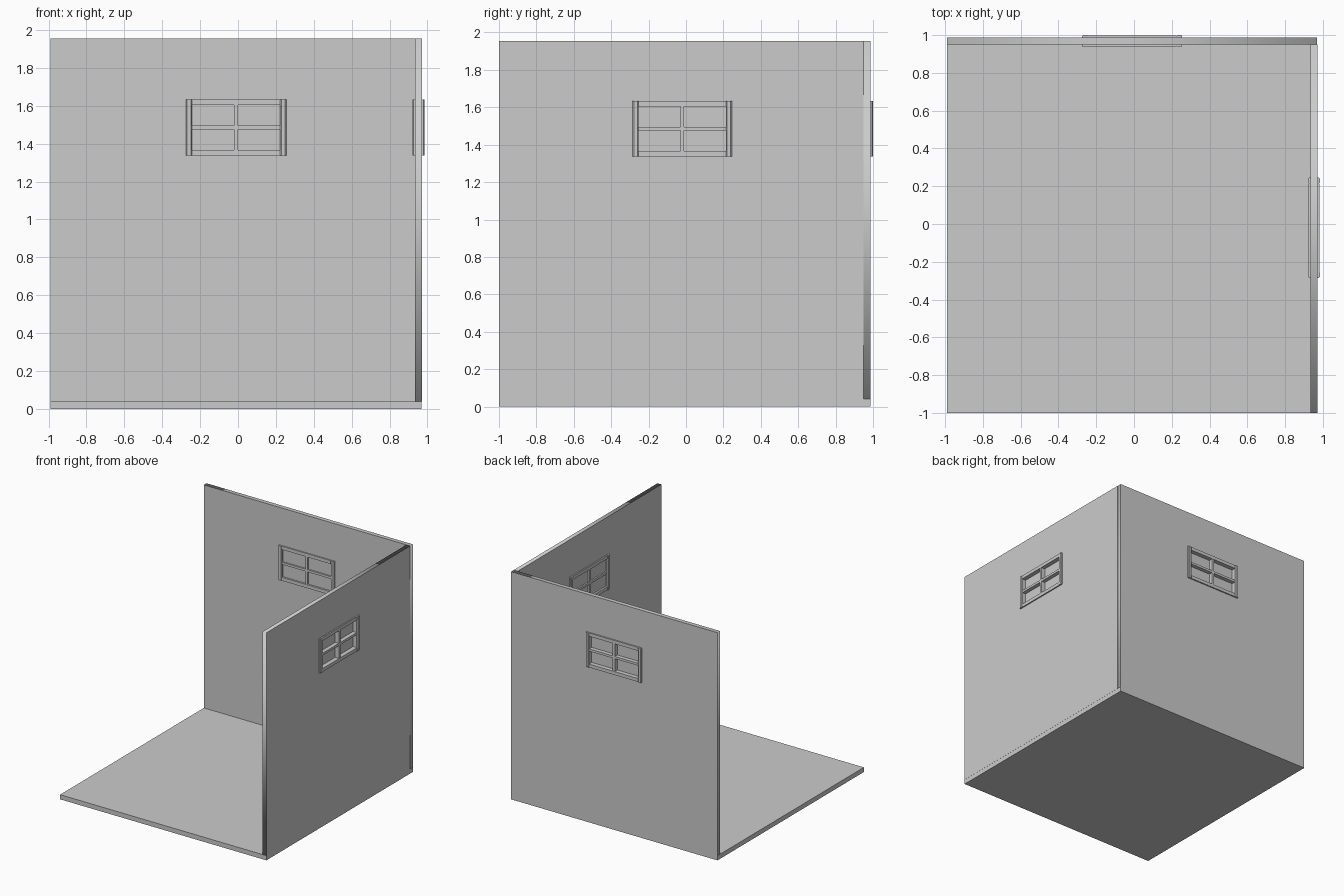
import bpy, bmesh, math
from mathutils import Matrix, Vector

if "Cube" in bpy.data.objects:
    bpy.data.objects.remove(bpy.data.objects["Cube"])


def add_box(bm, lo, hi, chamfer=0):
    lo, hi = Vector(lo), Vector(hi)
    mat = Matrix.Translation((lo + hi) / 2) @ Matrix.Diagonal((*(hi - lo), 1))
    verts = bmesh.ops.create_cube(bm, size=1, matrix=mat)["verts"]
    if chamfer:
        edges = {e for v in verts for e in v.link_edges}
        upright = [e for e in edges
                   if abs(e.verts[0].co.z - e.verts[1].co.z) > 0.01]
        bmesh.ops.bevel(bm, geom=upright, offset=chamfer, segments=1,
                        affect='EDGES', profile=0.5)


def make(name, bm, matrix=Matrix()):
    me = bpy.data.meshes.new(name)
    bm.transform(matrix)
    bm.to_mesh(me)
    bm.free()
    ob = bpy.data.objects.new(name, me)
    bpy.context.collection.objects.link(ob)
    return ob


def rect(x0, x1, z0, z1):
    return [(x0, z0), (x1, z0), (x1, z1), (x0, z1)]


def wall_with_hole(name, outline, hole, thick, matrix):
    # 2D filled curve: the inner loop becomes the window opening
    cu = bpy.data.curves.new(name + "_profile", 'CURVE')
    cu.dimensions, cu.fill_mode, cu.extrude = '2D', 'BOTH', thick / 2
    for loop in (outline, hole):
        sp = cu.splines.new('POLY')
        sp.points.add(3)
        for p, (x, z) in zip(sp.points, loop):
            p.co = (x, z, 0, 1)
        sp.use_cyclic_u = True
    tmp = bpy.data.objects.new(name + "_profile", cu)
    bpy.context.collection.objects.link(tmp)
    me = bpy.data.meshes.new_from_object(
        tmp.evaluated_get(bpy.context.evaluated_depsgraph_get()))
    bpy.data.objects.remove(tmp)
    bm = bmesh.new()
    bm.from_mesh(me)
    bmesh.ops.remove_doubles(bm, verts=bm.verts, dist=1e-5)
    bm.transform(Matrix.Rotation(math.pi / 2, 4, 'X'))
    bmesh.ops.recalc_face_normals(bm, faces=bm.faces)
    make(name, bm, matrix)


W, H, D = 0.265, 0.148, 0.0325      # window half width, height, depth
BAR, MID = 0.032, 0.01              # frame bar width, half glazing bar
Z0, Z1, T = 0.04, 1.955, 0.037      # wall bottom, top, thickness
WIN_Z = 1.485


def window(side, matrix):
    # Outer frame with chamfered uprights and a cross of glazing bars
    bm = bmesh.new()
    for s in (-1, 1):
        a, b = sorted((s * W, s * (W - BAR)))
        add_box(bm, (a, -D, -H), (b, D, H), 0.006)
        a, b = sorted((s * H, s * (H - BAR + 0.003)))
        add_box(bm, (-W + BAR, -D + 0.003, a), (W - BAR, D - 0.003, b))
        a, b = sorted((s * MID, s * (W - BAR)))
        add_box(bm, (a, -D + 0.006, -MID), (b, D - 0.006, MID))
    add_box(bm, (-MID, -D + 0.006, -H + BAR - 0.003),
            (MID, D - 0.006, H - BAR + 0.003))
    make(side + "_window_frame", bm, matrix)
    # Pane set towards the room
    bm = bmesh.new()
    add_box(bm, (-W + 0.02, -0.014, -H + 0.02), (W - 0.02, -0.008, H - 0.02))
    make(side + "_window_pane", bm, matrix)


# Floor slab
bm = bmesh.new()
add_box(bm, (-0.99, -1, 0), (0.97, 0.987, Z0))
make("floor", bm)

# Walls and windows: local x along the wall, local y outwards
back = Matrix.Translation((-0.01, 0.9685, WIN_Z))
right = (Matrix.Translation((0.9525, -0.02, WIN_Z))
         @ Matrix.Rotation(-math.pi / 2, 4, 'Z'))
hole = rect(-W + 0.015, W - 0.015, -H + 0.015, H - 0.015)
for side, m, u0, u1 in (("back", back, -0.98, 0.98),
                        ("right", right, -0.97, 0.98)):
    wall_with_hole(side + "_wall", rect(u0, u1, Z0 - WIN_Z, Z1 - WIN_Z),
                   hole, T, m)
    window(side, m)
